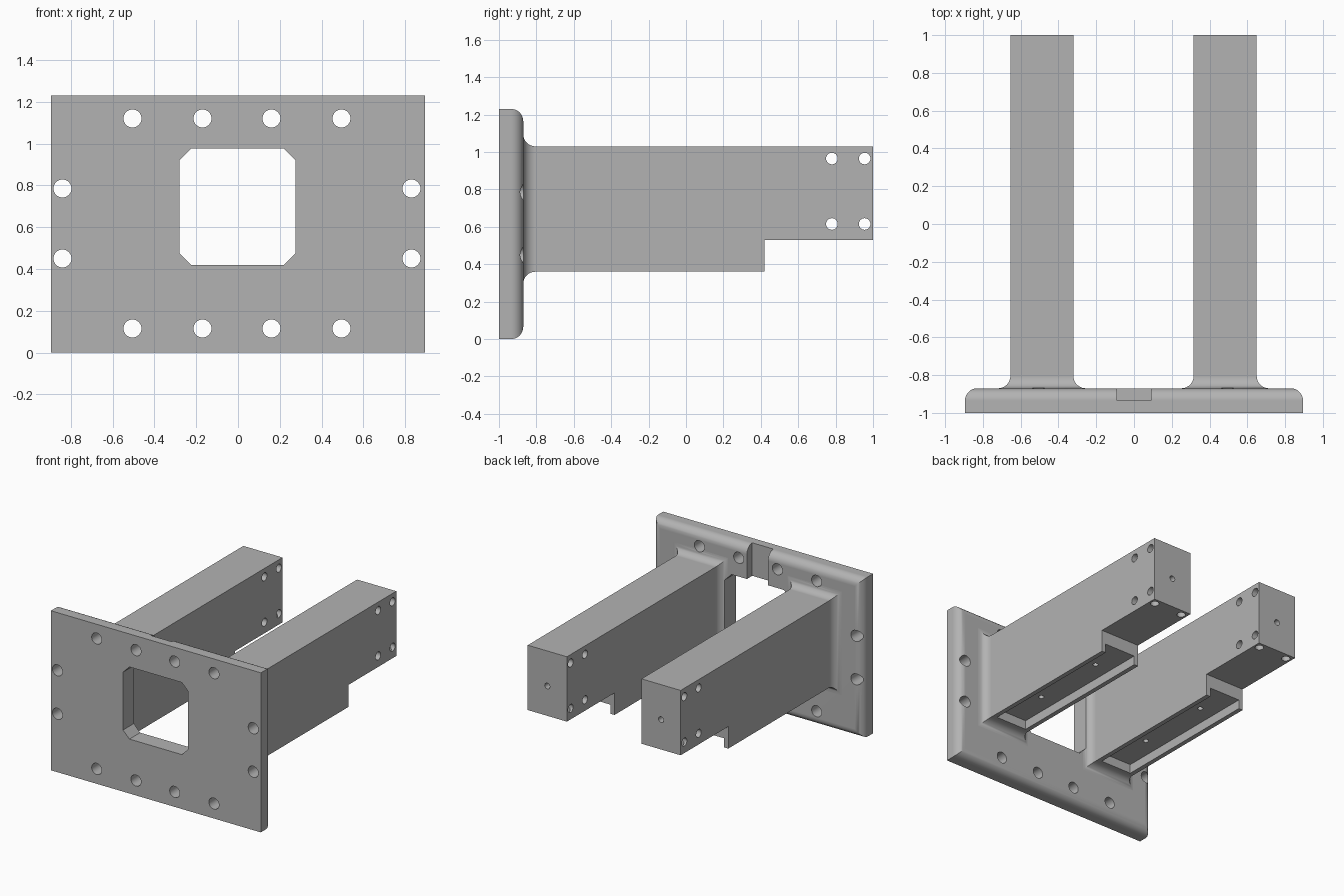
import bpy
import math
from mathutils import Matrix, Vector

cube = bpy.data.objects.get("Cube")
if cube:
    bpy.data.objects.remove(cube, do_unlink=True)

grey = bpy.data.materials.new("plain grey")
grey.use_nodes = True
grey.diffuse_color = (0.45, 0.45, 0.45, 1)
grey.node_tree.nodes["Principled BSDF"].inputs["Base Color"].default_value = (0.45, 0.45, 0.45, 1)

BACK = -0.87          # rear face of the plate
FILLET = 0.065
STEPS = 8
TOP, BOTTOM = 1.03, 0.36


def mesh_object(name, verts, faces):
    mesh = bpy.data.meshes.new(name)
    mesh.from_pydata(verts, [], faces)
    mesh.materials.append(grey)
    obj = bpy.data.objects.new(name, mesh)
    bpy.context.collection.objects.link(obj)
    return obj


def loft(name, rings):
    """Closed solid through equal-sized rings, ordered along +y."""
    n = len(rings[0])
    verts = [v for ring in rings for v in ring]
    faces = [tuple(range(n)), tuple(reversed(range(len(verts) - n, len(verts))))]
    for k in range(len(rings) - 1):
        for i in range(n):
            a, b = k * n + i, k * n + (i + 1) % n
            faces.append((a, a + n, b + n, b))
    return mesh_object(name, verts, faces)


def rect(x0, x1, z0, z1, y, grow=0.0):
    x0, x1, z0, z1 = x0 - grow, x1 + grow, z0 - grow, z1 + grow
    return [(x0, y, z0), (x1, y, z0), (x1, y, z1), (x0, y, z1)]


def box(x0, x1, y0, y1, z0, z1):
    return loft("cutter", [rect(x0, x1, z0, z1, y0), rect(x0, x1, z0, z1, y1)])


def rod(centre, axis, radius, length):
    """Round cutter centred on a point, along the given axis."""
    turn = Vector(axis).to_track_quat('Y', 'Z').to_matrix()
    rings = []
    for y in (-length / 2, length / 2):
        ring = [Vector((radius * math.cos(a), y, radius * math.sin(a)))
                for a in (math.tau * i / 32 for i in range(32))]
        rings.append([tuple(turn @ p + Vector(centre)) for p in ring])
    return loft("cutter", rings)


def cut(target, cutter):
    cutter.hide_render = True
    mod = target.modifiers.new("cut", 'BOOLEAN')
    mod.operation = 'DIFFERENCE'
    mod.solver = 'EXACT'
    mod.object = cutter
    bpy.context.view_layer.objects.active = target
    bpy.ops.object.modifier_apply(modifier=mod.name)
    bpy.data.objects.remove(cutter, do_unlink=True)


def finish(obj):
    bpy.ops.object.select_all(action='DESELECT')
    obj.select_set(True)
    bpy.context.view_layer.objects.active = obj
    bpy.ops.object.shade_smooth_by_angle(angle=math.radians(30))
    mod = obj.modifiers.new("flat faces stay flat", 'WEIGHTED_NORMAL')
    mod.keep_sharp = True


def cut_window(obj):
    # Square opening with chamfered corners
    cx, cz, h, c = -0.0025, 0.6975, 0.278, 0.055
    outline = []
    for sx, sz in ((-1, -1), (1, -1), (1, 1), (-1, 1)):
        pair = [(cx + sx * h, cz + sz * (h - c)), (cx + sx * (h - c), cz + sz * h)]
        outline += pair if sx * sz > 0 else pair[::-1]
    cut(obj, loft("cutter", [[(x, y, z) for x, z in outline] for y in (-1.1, -0.7)]))


def cut_bolt_holes(obj):
    spots = [(x, z) for x in (-0.505, -0.17, 0.16, 0.495) for z in (0.115, 1.12)]
    spots += [(x, z) for x in (-0.84, 0.83) for z in (0.45, 0.785)]
    for x, z in spots:
        # only reach through the plate and the foot of the flare
        cut(obj, rod((x, -0.95, z), (0, 1, 0), 0.043, 0.3))


# Mounting plate with rounded rear edges
arc = [math.pi / 2 * i / STEPS for i in range(STEPS + 1)]
size = (-0.895, 0.895, 0, 1.23)
rings = [rect(*size, -1)]
rings += [rect(*size, BACK - FILLET * (1 - math.sin(t)), -FILLET * (1 - math.cos(t))) for t in arc]
plate = loft("mounting_plate", rings)
cut_window(plate)
cut(plate, box(-0.09, 0.09, -0.935, -0.8, 0.9, 1.3))   # rear slot above the window
cut_bolt_holes(plate)
finish(plate)

# Two arms flaring into the plate
for name, cx in (("right_arm", -0.4875), ("left_arm", 0.4825)):
    half = 0.167
    size = (cx - half, cx + half, BOTTOM, TOP)
    rings = [rect(*size, BACK + FILLET * (1 - math.cos(t)), FILLET * (1 - math.sin(t))) for t in arc]
    rings.append(rect(*size, 1))
    arm = loft(name, rings)
    cut_window(arm)
    cut_bolt_holes(arm)
    # Step under the free end and open channel along the underside
    cut(arm, box(cx - 0.3, cx + 0.3, 0.42, 1.2, 0.2, 0.53))
    cut(arm, box(cx - half + 0.035, cx + half - 0.035, -0.78, 0.5, 0.2, 0.43))
    # Cross holes through the sides
    for y in (0.78, 0.955):
        for z in (0.615, 0.965):
            cut(arm, rod((cx, y, z), (1, 0, 0), 0.031, 0.6))
    # Blind holes: under the tip, in the channel and in the end face
    for side in (-1, 1):
        cut(arm, rod((cx + side * 0.122, 0.95, 0.53), (0, 0, 1), 0.031, 0.16))
    for y in (-0.45, 0.15):
        cut(arm, rod((cx, y, 0.43), (0, 0, 1), 0.02, 0.2))
    cut(arm, rod((cx, 1, 0.76), (0, 1, 0), 0.022, 0.2))
    finish(arm)
